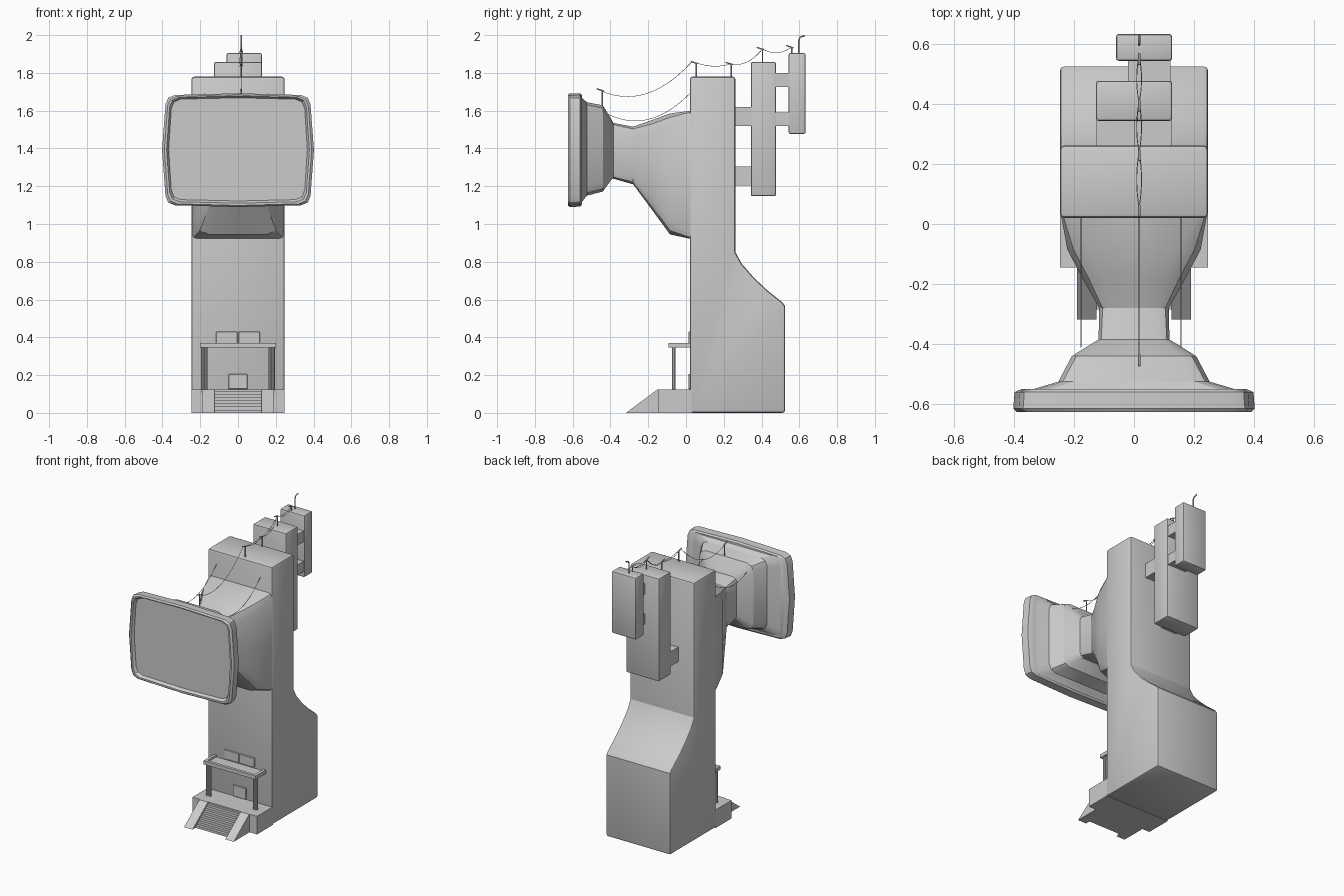
import bpy, bmesh, math

if "Cube" in bpy.data.objects:
    bpy.data.objects.remove(bpy.data.objects["Cube"])

def finish(name, bm, bevel=0, segs=2):
    if bevel:
        edges = [e for e in bm.edges if len(e.link_faces) == 2 and e.calc_face_angle() > 1.0]
        bmesh.ops.bevel(bm, geom=edges, offset=bevel, segments=segs, profile=0.5,
                        affect='EDGES', clamp_overlap=True)
    bmesh.ops.recalc_face_normals(bm, faces=bm.faces[:])
    me = bpy.data.meshes.new(name)
    bm.to_mesh(me)
    bm.free()
    ob = bpy.data.objects.new(name, me)
    bpy.context.collection.objects.link(ob)
    bpy.ops.object.select_all(action='DESELECT')
    ob.select_set(True)
    bpy.context.view_layer.objects.active = ob
    bpy.ops.object.shade_smooth_by_angle(angle=math.radians(25))
    return ob

def prism(name, profile, x0, x1, bevel=0, segs=2):
    """Side profile of (y, z) points, extruded from x0 to x1."""
    bm = bmesh.new()
    a = [bm.verts.new((x0, y, z)) for y, z in profile]
    b = [bm.verts.new((x1, y, z)) for y, z in profile]
    bm.faces.new(a)
    bm.faces.new(b[::-1])
    n = len(a)
    for i in range(n):
        bm.faces.new((a[i], b[i], b[(i + 1) % n], a[(i + 1) % n]))
    bm.normal_update()
    bmesh.ops.recalc_face_normals(bm, faces=bm.faces[:])
    return finish(name, bm, bevel, segs)

def box(name, x0, x1, y0, y1, z0, z1, bevel=0, segs=2):
    return prism(name, [(y0, z0), (y1, z0), (y1, z1), (y0, z1)], x0, x1, bevel, segs)

def ring(bm, y, hw, z0, z1, c, bulge=0):
    """Rounded rectangle cross-section with slightly bowed sides."""
    cz, hh = (z0 + z1) / 2, (z1 - z0) / 2
    pts = []
    for k, (sx, sz) in enumerate(((1, 1), (-1, 1), (-1, -1), (1, -1))):
        for j in range(3):
            a = math.radians(90 * k + 45 * j)
            pts.append((sx * (hw - bulge - c) + c * math.cos(a),
                        sz * (hh - bulge / 2 - c) + c * math.sin(a)))
        mid = math.radians(90 * (k + 1))
        pts.append((hw * math.cos(mid), hh * math.sin(mid)))
    return [bm.verts.new((x, y, cz + z)) for x, z in pts]

def loft(name, rows):
    bm = bmesh.new()
    loops = [ring(bm, *r) for r in rows]
    n = len(loops[0])
    for a, b in zip(loops, loops[1:]):
        for i in range(n):
            bm.faces.new((a[i], a[(i + 1) % n], b[(i + 1) % n], b[i]))
    bm.faces.new(loops[0])
    bm.faces.new(loops[-1][::-1])
    return finish(name, bm)

def tube(name, pts, r):
    cu = bpy.data.curves.new(name, 'CURVE')
    cu.dimensions = '3D'
    cu.bevel_depth = r
    cu.bevel_resolution = 1
    cu.use_fill_caps = True
    sp = cu.splines.new('POLY')
    sp.points.add(len(pts) - 1)
    for p, co in zip(sp.points, pts):
        p.co = (*co, 1)
    ob = bpy.data.objects.new(name, cu)
    bpy.context.collection.objects.link(ob)

def wire(name, x, p, q, sag, bow=0):
    pts = []
    for i in range(13):
        t = i / 12
        d = 4 * t * (1 - t)
        pts.append((x + bow * d, p[0] + (q[0] - p[0]) * t, p[1] + (q[1] - p[1]) * t - sag * d))
    tube(name, pts, 0.0015)

# Tower with a curved step at the back
prism("tower", [(0.02, 0), (0.525, 0), (0.525, 0.565), (0.51, 0.585), (0.435, 0.645),
                (0.36, 0.715), (0.295, 0.79), (0.262, 0.85), (0.262, 1.78), (0.02, 1.78)],
      -0.247, 0.247, 0.015)

# Funnel, neck and stepped back of the display
loft("display_funnel", [
    (0.03, 0.243, 0.92, 1.6, 0.02), (-0.085, 0.222, 0.945, 1.585, 0.07),
    (-0.18, 0.172, 1.075, 1.55, 0.07), (-0.28, 0.116, 1.21, 1.515, 0.04),
    (-0.385, 0.118, 1.24, 1.535, 0.03), (-0.395, 0.135, 1.235, 1.555, 0.03),
    (-0.44, 0.207, 1.172, 1.628, 0.05), (-0.525, 0.252, 1.15, 1.645, 0.05),
    (-0.56, 0.37, 1.105, 1.675, 0.06)])

# Display casing with bowed sides and recessed screen
loft("display_screen", [
    (-0.55, 0.375, 1.105, 1.68, 0.05, 0.015), (-0.56, 0.398, 1.092, 1.69, 0.05, 0.018),
    (-0.615, 0.402, 1.09, 1.692, 0.05, 0.018), (-0.626, 0.39, 1.098, 1.685, 0.05, 0.018),
    (-0.626, 0.378, 1.11, 1.678, 0.05, 0.016), (-0.608, 0.367, 1.122, 1.668, 0.05, 0.014)])

# Rear hanging boxes and their brackets
box("rear_box_large", -0.127, 0.127, 0.343, 0.477, 1.147, 1.858, 0.01)
box("rear_box_small", -0.06, 0.127, 0.543, 0.633, 1.477, 1.905, 0.01)
box("upper_bracket", 0, 0.125, 0.25, 0.35, 1.52, 1.62)
box("lower_bracket", -0.125, 0, 0.25, 0.35, 1.205, 1.305)
box("box_link_upper", -0.02, 0.122, 0.47, 0.55, 1.725, 1.80)
box("box_link_lower", -0.02, 0.122, 0.47, 0.55, 1.52, 1.59)

# Entrance platform, ramp walls and steps
for s, side in ((-1, "left"), (1, "right")):
    xs = sorted((s * 0.125, s * 0.19))
    prism(side + "_stair_wall", [(-0.318, 0), (-0.14, 0), (-0.14, 0.125), (-0.15, 0.125)], *xs)
    # Canopy post pair
    for dx in (-0.008, 0.008):
        bm = bmesh.new()
        bmesh.ops.create_cone(bm, cap_ends=True, segments=10, radius1=0.01, radius2=0.01, depth=0.23)
        bmesh.ops.translate(bm, verts=bm.verts[:], vec=(s * 0.178 + dx, -0.065, 0.235))
        finish(side + "_canopy_post", bm)
    box(side + "_canopy_rim", *sorted((s * 0.18, s * 0.2)), -0.09, 0.025, 0.345, 0.37)
box("platform", -0.247, 0.247, -0.145, 0.03, 0, 0.125)
steps, n = [(-0.14, 0)], 7
for i in range(n):
    y = -0.285 + 0.145 * i / n
    steps += [(y, 0.115 * i / n), (y, 0.115 * (i + 1) / n)]
prism("steps", steps[:1] + steps[1:] + [(-0.14, 0.115)], -0.126, 0.126)

# Canopy tray
box("canopy", -0.19, 0.19, -0.08, 0.025, 0.345, 0.358)
box("canopy_front_rim", -0.2, 0.2, -0.092, -0.072, 0.345, 0.37)

# Door and window panels on the tower face
box("door", -0.05, 0.05, 0.012, 0.025, 0.125, 0.205, 0.003, 1)
for x in (-0.116, 0.002):
    box("window", x, x + 0.114, 0.014, 0.025, 0.365, 0.43, 0.003, 1)

# Wire poles with short cross arms
X = 0.017
poles = [(-0.443, 1.61, 1.708), (0.055, 1.775, 1.853), (0.24, 1.775, 1.848),
         (0.405, 1.85, 1.927), (0.56, 1.9, 1.937)]
for y, z0, z1 in poles:
    tube("wire_pole", [(X, y, z0), (X, y, z1)], 0.004)
    tube("pole_arm", [(X, y - 0.03, z1 + 0.008), (X, y + 0.008, z1 - 0.004)], 0.004)
tube("bent_antenna", [(X, 0.597, 1.9), (X, 0.597, 1.975), (X, 0.605, 1.99), (X, 0.63, 1.997)], 0.0045)

# Sagging wires: one long span, then pairs, then two side wires
wire("front_wire", X, (-0.46, 1.71), (0.03, 1.857), 0.095)
for (a, b), sag in zip(zip(poles[1:], poles[2:]), (0.015, 0.03, 0.025)):
    for bow in (-0.008, 0.008):
        wire("top_wire", X, (a[0], a[2]), (b[0], b[2]), sag, bow)
for x in (-0.177, 0.157):
    wire("side_wire", x, (-0.41, 1.58), (0.02, 1.69), 0.08)
